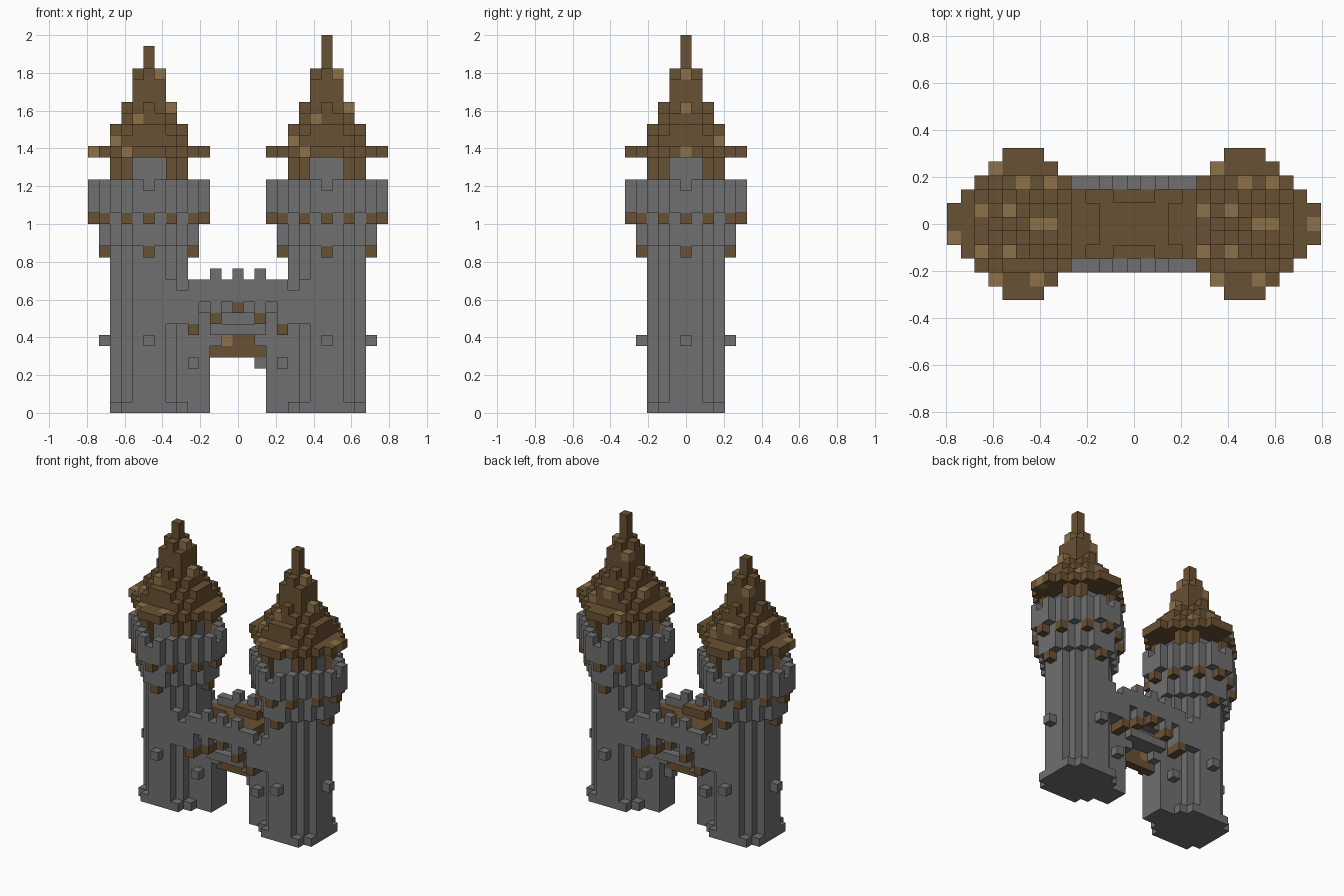
import bpy, bmesh
from mathutils import Vector

cube = bpy.data.objects.get("Cube")
if cube:
    bpy.data.objects.remove(cube, do_unlink=True)

V = 1 / 17  # edge length of one block
STONE, WOOD, PALE = range(3)


def make_material(name, rgb):
    mat = bpy.data.materials.new(name)
    mat.use_nodes = True
    color = (*rgb, 1)
    mat.diffuse_color = color
    mat.node_tree.nodes["Principled BSDF"].inputs["Base Color"].default_value = color
    return mat


MATERIALS = [
    make_material("grey stone", (0.16, 0.16, 0.16)),
    make_material("brown wood", (0.141, 0.082, 0.033)),
    make_material("pale wood", (0.262, 0.165, 0.068)),
]


def build(name, cells, cx=0):
    """Turn a {(x, y, z): colour} block set into one outer-skin mesh."""
    bm = bmesh.new()
    corners = {}

    def corner(p):
        key = tuple(round(2 * c) for c in p)
        if key not in corners:
            corners[key] = bm.verts.new((p + Vector((cx, 0, 0.5))) * V)
        return corners[key]

    for cell, color in cells.items():
        c = Vector(cell)
        for axis in range(3):
            for sign in (-1, 1):
                n = Vector((0, 0, 0))
                n[axis] = sign
                if tuple(int(t) for t in c + n) in cells:
                    continue
                u = Vector((0, 0, 0))
                u[(axis + 1) % 3] = 0.5
                w = n.cross(u)
                mid = c + n / 2
                quad = (mid - u - w, mid + u - w, mid + u + w, mid - u + w)
                bm.faces.new([corner(p) for p in quad]).material_index = color
    mesh = bpy.data.meshes.new(name)
    bm.to_mesh(mesh)
    bm.free()
    for mat in MATERIALS:
        mesh.materials.append(mat)
    obj = bpy.data.objects.new(name, mesh)
    bpy.context.collection.objects.link(obj)


def octagon(r, total=None):
    """Block positions of a stepped octagon of radius r."""
    total = r + 1 if total is None else total
    span = range(-r, r + 1)
    return {(x, y) for x in span for y in span if abs(x) + abs(y) <= total}


def stack(plan, low, high, color):
    return {(x, y, z): color for x, y in plan for z in range(low, high)}


def cross(d):
    return {(d, 0), (-d, 0), (0, d), (0, -d)}


PALE_COLUMNS = {(0, 3), (2, 3), (-3, 1), (-1, 1), (1, 0), (2, 0), (-3, -2),
                (-1, -2), (1, -4), (-2, 4), (-2, -4)}


def tower(side, cx, spire_top, pale_brim):
    # shaft with a wider foot and four studs
    shaft = stack(octagon(3), 0, 15, STONE)
    shaft.update(stack(octagon(3, 5), 0, 1, STONE))
    shaft.update(stack(cross(4), 6, 7, STONE))
    shaft.update(stack(cross(4), 14, 15, WOOD))
    build(side + "_tower_shaft", shaft, cx)

    # flared gallery: corbels, floor and parapet ring
    ring = octagon(5) - octagon(4)
    gallery = stack(octagon(4), 15, 18, STONE)
    corbels = {(x, y) for x, y in ring if x % 2 == 0 and y % 2 == 0 or x * y == 0}
    gallery.update(stack(corbels, 17, 18, WOOD))
    gallery.update(stack(ring, 18, 20, STONE))
    gallery.update(stack(ring - cross(5), 20, 21, STONE))
    build(side + "_tower_gallery", gallery, cx)

    # lantern room with wooden corner posts
    build(side + "_tower_lantern", stack(octagon(2, 3), 18, 23, STONE), cx)
    posts = {(x, y) for x, y in octagon(3, 5) if min(abs(x), abs(y)) == 2}
    build(side + "_tower_posts", stack(posts, 18, 23, WOOD), cx)

    # stepped roof: radius and corner cut for every layer from the brim up
    layers = [(5, 6), (3, 5), (3, 4), (2, 3), (2, 2), (1, 2), (1, 2), (1, 1)]
    roof = {}
    for i, (r, total) in enumerate(layers):
        roof.update(stack(octagon(r, total), 23 + i, 24 + i, WOOD))
    roof.update(stack({(0, 0)}, 31, spire_top, WOOD))
    for x, y, z in roof:
        if (x, y) in PALE_COLUMNS | {pale_brim} and (x, y, z + 1) not in roof:
            roof[x, y, z] = PALE
    build(side + "_tower_roof", roof, cx)


tower("right", -8, 33, (-5, -1))
tower("left", 8, 34, (5, 0))

# gatehouse wall with a stepped opening
wall = {}
for x in range(-5, 6):
    ax = abs(x)
    bottom = 0 if ax > 2 else 6 if ax == 2 else 7
    for y in (-1, 0, 1):
        wall.update(stack({(x, y)}, bottom, 9, STONE))
    if ax <= 2:
        wall.update(stack({(x, -2), (x, 2)}, 7, 8, STONE))
    if ax == 4:
        wall.update(stack({(x, -2), (x, 2)}, 4, 5, STONE))
wall[2, 0, 4] = STONE
build("gatehouse_wall", wall)

# wooden gate hanging in the opening
gate = {(x, 0, 5): WOOD for x in range(-2, 3)}
gate.update({(x, 0, 6): WOOD for x in (-1, 0, 1)})
gate[-1, 0, 6] = PALE
build("gate", gate)

# walkway planks with a raised bench along each side
walkway = {}
for x in range(-5, 6):
    for y in range(-2, 3):
        low = abs(x) > 2 and abs(y) < 2
        walkway[x, y, 9] = WOOD if abs(y) < 2 else STONE
        if not low:
            walkway[x, y, 10] = WOOD
        if abs(x) < 2 and abs(y) == 2:
            walkway[x, y, 11] = WOOD
walkway[-3, 0, 9] = walkway[3, -1, 9] = PALE
build("walkway", walkway)

# battlemented parapets carried on arched rows of corbels
BOTTOM = (10, 10, 9, 10, 8, 8, 8)
TOP = (13, 12, 13, 12, 12, 11, 12)
for name, s in (("front", -1), ("back", 1)):
    parapet = {}
    for x in range(-6, 7):
        ax = abs(x)
        parapet.update(stack({(x, 3 * s)}, BOTTOM[ax], TOP[ax], STONE))
        parapet.update(stack({(x, 2 * s)}, BOTTOM[ax], 9, STONE))
        if ax in (0, 2, 4):
            z = BOTTOM[ax] - 1
            parapet.update(stack({(x, 2 * s), (x, 3 * s)}, z, z + 1, WOOD))
    build(name + "_parapet", parapet)
